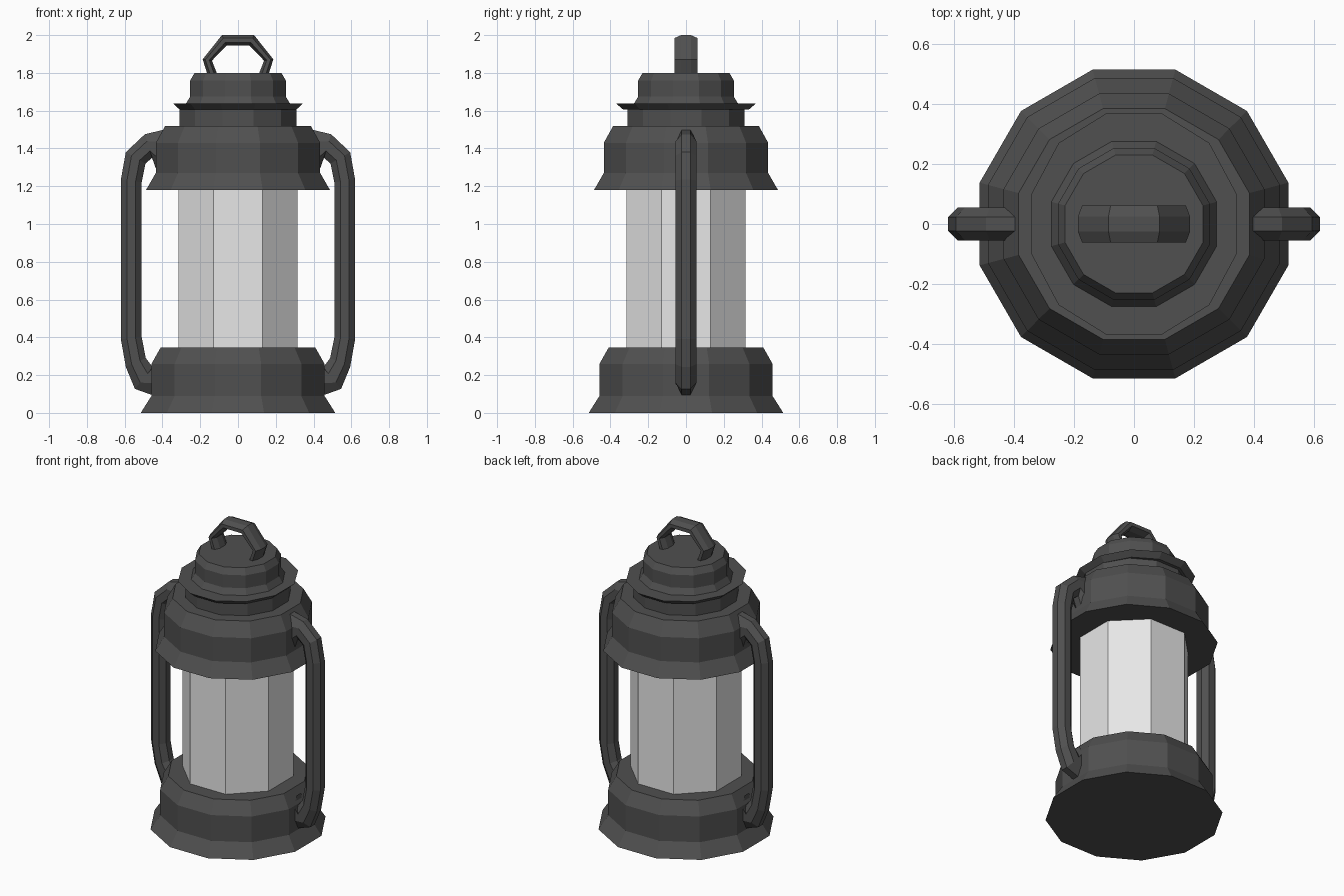
import bpy, bmesh, math

if "Cube" in bpy.data.objects:
    bpy.data.objects.remove(bpy.data.objects["Cube"])


def material(name, v):
    m = bpy.data.materials.new(name)
    m.diffuse_color = (v, v, v, 1)
    m.use_nodes = True
    m.node_tree.nodes["Principled BSDF"].inputs["Base Color"].default_value = m.diffuse_color
    return m


METAL = material("dark grey metal", 0.08)
GLASS = material("pale glass", 0.8)


def skin(name, rings, mat):
    """Join equal rings of points into a closed, flat-shaded tube."""
    bm = bmesh.new()
    loops = [[bm.verts.new(p) for p in ring] for ring in rings]
    n = len(loops[0])
    for a, b in zip(loops, loops[1:]):
        for i in range(n):
            j = (i + 1) % n
            bm.faces.new((a[i], a[j], b[j], b[i]))
    bm.faces.new(loops[0])
    bm.faces.new(loops[-1])
    bmesh.ops.recalc_face_normals(bm, faces=bm.faces)
    me = bpy.data.meshes.new(name)
    bm.to_mesh(me)
    bm.free()
    me.materials.append(mat)
    ob = bpy.data.objects.new(name, me)
    bpy.context.collection.objects.link(ob)
    return ob


def lathe(name, profile, mat, sides=12, stretch_y=1.0):
    """Profile of (half width across flats, z), with flats facing the axes."""
    rings = []
    for w, z in profile:
        r = w / math.cos(math.pi / sides)
        angles = [(i + 0.5) * 2 * math.pi / sides for i in range(sides)]
        rings.append([(r * math.cos(a), r * stretch_y * math.sin(a), z) for a in angles])
    return skin(name, rings, mat)


def bar(name, pairs, half_depth, side=1):
    """Octagonal bar; each section spans an outer to an inner (x, z) point."""
    rings = []
    k = 1 / math.cos(math.pi / 8)
    for ox, oz, ix, iz in pairs:
        ring = []
        for i in range(8):
            a = (i + 0.5) * math.pi / 4
            c, s = k * math.cos(a) / 2, k * math.sin(a)
            ring.append((side * ((ox + ix) / 2 + (ox - ix) * c),
                         half_depth * s,
                         (oz + iz) / 2 + (oz - iz) * c))
        rings.append(ring)
    return skin(name, rings, METAL)


# Body of the lantern
lathe("base", [(0.515, 0), (0.458, 0.09), (0.458, 0.26), (0.41, 0.345)], METAL)
lathe("glass_chimney", [(0.315, 0.34), (0.315, 1.19)], GLASS, sides=8)
lathe("cap", [(0.487, 1.18), (0.435, 1.27), (0.435, 1.43), (0.385, 1.52),
              (0.31, 1.52), (0.31, 1.61)], METAL)
lathe("brim", [(0.308, 1.605), (0.343, 1.637)], METAL, stretch_y=1.077)
lathe("vent_top", [(0.28, 1.63), (0.253, 1.675), (0.253, 1.76), (0.23, 1.80)], METAL)

# Side handles, flared where they meet the cap and base
side_path = [(0.39, 1.50, 0.43, 1.28), (0.493, 1.475, 0.455, 1.35),
             (0.594, 1.38, 0.49, 1.32), (0.62, 1.235, 0.51, 1.22),
             (0.62, 0.39, 0.51, 0.40), (0.594, 0.244, 0.488, 0.29),
             (0.546, 0.127, 0.45, 0.24), (0.456, 0.095, 0.446, 0.31)]
for label, side in (("left", -1), ("right", 1)):
    bar(label + "_handle", side_path, 0.055, side)

# Carrying loop on top
half = [(0.155, 1.77, 0.105, 1.78), (0.187, 1.872, 0.138, 1.865), (0.085, 2.0, 0.06, 1.945)]
loop = half + [(-a, b, -c, d) for a, b, c, d in reversed(half)]
bar("top_loop", loop, 0.062)
